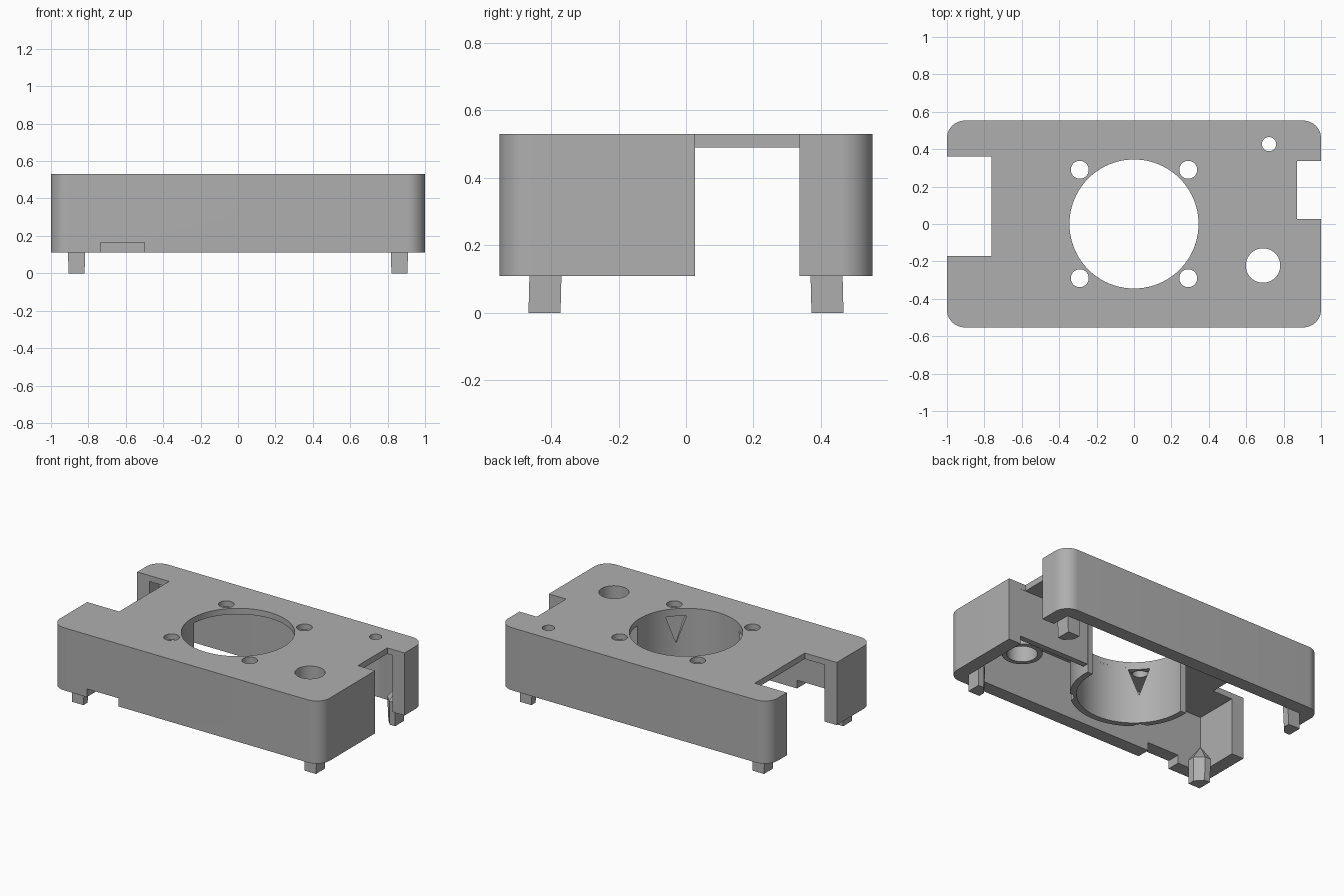
import bpy, bmesh, math

if "Cube" in bpy.data.objects:
    bpy.data.objects.remove(bpy.data.objects["Cube"], do_unlink=True)

BOTTOM, TOP, DECK = 0.11, 0.53, 0.49
WALL = 0.09
HALF_X, HALF_Y = 1.0, 0.553
BORE = 0.345
SCREW = 0.29

grey = bpy.data.materials.new("plain_grey")
grey.use_nodes = True
GREY = (0.43, 0.43, 0.43, 1)
grey.diffuse_color = GREY
grey.node_tree.nodes["Principled BSDF"].inputs["Base Color"].default_value = GREY


def prism(name, points, z0, z1):
    """Extrude a flat outline from z0 up to z1."""
    bm = bmesh.new()
    face = bm.faces.new([bm.verts.new((x, y, z0)) for x, y in points])
    top = bmesh.ops.extrude_face_region(bm, geom=[face])["geom"]
    verts = [v for v in top if isinstance(v, bmesh.types.BMVert)]
    bmesh.ops.translate(bm, verts=verts, vec=(0, 0, z1 - z0))
    bmesh.ops.recalc_face_normals(bm, faces=bm.faces)
    mesh = bpy.data.meshes.new(name)
    bm.to_mesh(mesh)
    bm.free()
    mesh.materials.append(grey)
    obj = bpy.data.objects.new(name, mesh)
    bpy.context.collection.objects.link(obj)
    return obj


def arc(cx, cy, r, a0, a1, n):
    return [(cx + r * math.cos(a0 + (a1 - a0) * i / n),
             cy + r * math.sin(a0 + (a1 - a0) * i / n)) for i in range(n + 1)]


def circle(cx, cy, r, n=48):
    return arc(cx, cy, r, 0, math.tau, n)[:-1]


def rect(x0, x1, y0, y1):
    return [(x0, y0), (x1, y0), (x1, y1), (x0, y1)]


def rounded(hx, hy, r, n=12):
    pts = []
    for i, (sx, sy) in enumerate([(1, 1), (-1, 1), (-1, -1), (1, -1)]):
        a = i * math.pi / 2
        pts += arc(sx * (hx - r), sy * (hy - r), r, a, a + math.pi / 2, n)
    return pts


def cut(obj, cutters):
    """Subtract the cutters, bake the result and discard them."""
    for c in cutters:
        c.hide_render = True
        mod = obj.modifiers.new("cut", "BOOLEAN")
        mod.operation, mod.solver, mod.object = "DIFFERENCE", "EXACT", c
    graph = bpy.context.evaluated_depsgraph_get()
    baked = bpy.data.meshes.new_from_object(obj.evaluated_get(graph))
    obj.modifiers.clear()
    obj.data = baked
    for c in cutters:
        bpy.data.objects.remove(c, do_unlink=True)


def smooth(obj):
    bpy.ops.object.select_all(action="DESELECT")
    obj.select_set(True)
    bpy.context.view_layer.objects.active = obj
    bpy.ops.object.shade_smooth_by_angle(angle=math.radians(30))


def screw_cutters():
    return [prism("screw_cutter", circle(sx * SCREW, sy * SCREW, 0.048, 32), 0, 1)
            for sx in (-1, 1) for sy in (-1, 1)]


# Open-bottomed shell with rounded corners
shell = prism("shell", rounded(HALF_X, HALF_Y, 0.095), BOTTOM, TOP)
cut(shell, [
    prism("cavity", rect(WALL - HALF_X, HALF_X - WALL, WALL - HALF_Y, HALF_Y - WALL), 0, DECK),
    prism("left_slot", rect(-1.2, -0.763, -0.17, 0.36), 0, 1),
    prism("right_slot", rect(0.872, 1.2, 0.026, 0.337), 0, 1),
    prism("front_slot", rect(-0.735, -0.5, -0.7, -0.4), 0, 0.165),
    prism("bore", circle(0, 0, BORE, 96), 0, 1),
    prism("cable_hole", circle(0.69, -0.222, 0.092), 0, 1),
    prism("small_hole", circle(0.722, 0.427, 0.038, 32), 0, 1),
] + screw_cutters())
smooth(shell)

# Half duct around the front of the bore, with two triangular windows
END = 0.07
duct = prism("fan_duct",
             arc(0, 0, BORE, -math.pi - END, END, 64)
             + arc(0, 0, BORE + 0.04, END, -math.pi - END, 64), BOTTOM, DECK + 0.005)
windows = []
for side in (-1, 1):
    win = prism("window_cutter", [(-0.065, 0.48), (0.065, 0.48), (0, 0.3)], 0.3, 0.415)
    win.rotation_euler = (math.pi / 2, 0, side * math.pi / 4)
    windows.append(win)
cut(duct, windows + screw_cutters())
smooth(duct)

# Partition beside the right slot
prism("partition", rect(BORE + 0.02, HALF_X - WALL + 0.01, -0.014, 0.025), 0.165, DECK + 0.005)

# Sleeve around the cable hole
sleeve = prism("cable_sleeve", circle(0.69, -0.222, 0.122), 0.23, DECK + 0.005)
cut(sleeve, [prism("sleeve_bore", circle(0.69, -0.222, 0.092), 0, 1)])
smooth(sleeve)

# Corner feet with a chamfered inner edge, tapering up into the corners
for sx, xname in ((-1, "right"), (1, "left")):
    for sy, yname in ((-1, "front"), (1, "back")):
        cx, cy = sx * (HALF_X - WALL), sy * (HALF_Y - WALL)
        inset = [(0, 0), (0.095, 0), (0.095, 0.045), (0.045, 0.095), (0, 0.095)]
        foot = prism(f"{yname}_{xname}_foot",
                     [(cx - sx * u, cy - sy * v) for u, v in inset], 0, 0.16)
        bm = bmesh.new()
        bm.from_mesh(foot.data)
        roof = [f for f in bm.faces if f.normal.z > 0.9]
        tip = bmesh.ops.poke(bm, faces=roof)["verts"][0]
        tip.co = (cx - sx * 0.004, cy - sy * 0.004, 0.28)
        for v in bm.verts:
            if v.co.z < 0.01:
                v.co.x += (cx - sx * 0.04 - v.co.x) * 0.1
                v.co.y += sy * 0.004
        bm.to_mesh(foot.data)
        bm.free()
